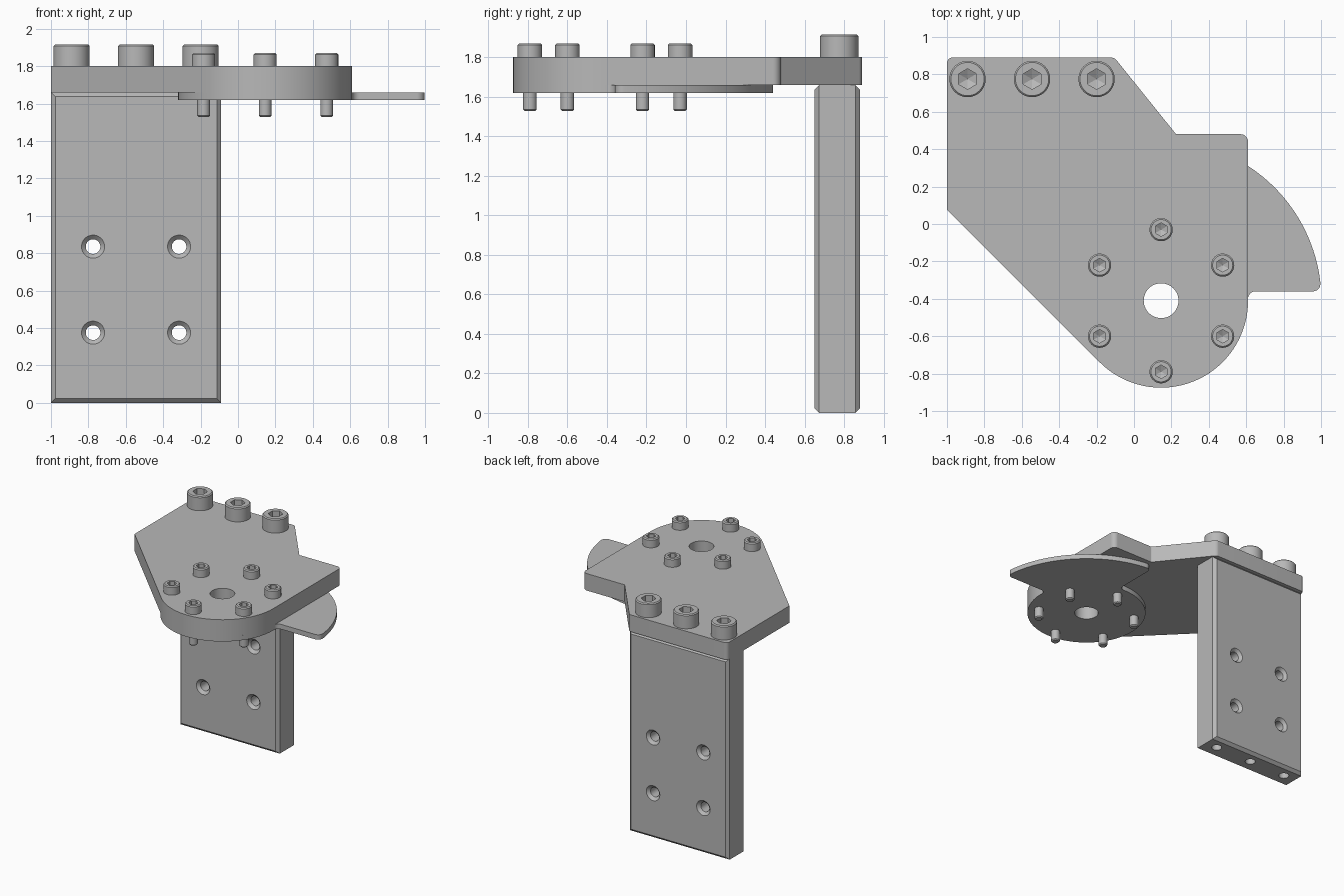
import bpy, bmesh
from math import radians, cos, sin, pi
from mathutils import Matrix, Vector

if "Cube" in bpy.data.objects:
    bpy.data.objects.remove(bpy.data.objects["Cube"], do_unlink=True)

grey = bpy.data.materials.new("machined_grey")
grey.use_nodes = True
COLOUR = (0.48, 0.48, 0.48, 1)
grey.diffuse_color = COLOUR
grey.node_tree.nodes["Principled BSDF"].inputs["Base Color"].default_value = COLOUR

HUB = Vector((0.145, -0.41))
HUB_R, FLANGE_R = 0.465, 0.857
PLATE_BOTTOM, PLATE_TOP, DISC_BOTTOM = 1.66, 1.80, 1.62


def to_object(name, bm):
    bmesh.ops.recalc_face_normals(bm, faces=bm.faces[:])
    mesh = bpy.data.meshes.new(name)
    bm.to_mesh(mesh)
    bm.free()
    mesh.materials.append(grey)
    obj = bpy.data.objects.new(name, mesh)
    bpy.context.collection.objects.link(obj)
    return obj


def lathe(name, profile, loc, sides=48, axis_y=False):
    """Spin an (r, z) profile about the vertical axis, or lay it along y."""
    bm = bmesh.new()
    verts = [bm.verts.new((0, r, z)) for r, z in profile]
    edges = [bm.edges.new(pair) for pair in zip(verts, verts[1:])]
    bmesh.ops.spin(bm, geom=verts + edges, cent=(0, 0, 0), axis=(0, 0, 1),
                   angle=2 * pi, steps=sides)
    bmesh.ops.remove_doubles(bm, verts=bm.verts[:], dist=1e-4)
    if axis_y:
        bm.transform(Matrix.Rotation(pi / 2, 4, 'X'))
    bm.transform(Matrix.Translation(loc))
    return to_object(name, bm)


def cylinder(name, r, low, high, xy):
    return lathe(name, [(0, low), (r, low), (r, high), (0, high)], (*xy, 0))


def arc(radius, start, end, steps):
    """Points about the hub, from start to end in degrees."""
    angles = [radians(start + (end - start) * i / steps) for i in range(steps + 1)]
    return [(HUB.x + radius * cos(a), HUB.y + radius * sin(a), 0) for a in angles]


def slab(name, corners, low, high):
    """Extrude an outline of (x, y, fillet radius) corners."""
    points = []
    for i, (x, y, r) in enumerate(corners):
        p = Vector((x, y))
        if not r:
            points.append(p)
            continue
        a = (Vector(corners[i - 1][:2]) - p).normalized()
        b = (Vector(corners[(i + 1) % len(corners)][:2]) - p).normalized()
        half = a.angle(b) / 2
        centre = p + (a + b).normalized() * r / sin(half)
        reach = r * cos(half) / sin(half)
        u, v = p + a * reach - centre, p + b * reach - centre
        points += [centre + u.lerp(v, t / 8).normalized() * r for t in range(9)]
    bm = bmesh.new()
    face = bm.faces.new([bm.verts.new((*p, low)) for p in points])
    up = bmesh.ops.extrude_face_region(bm, geom=[face])["geom"]
    bmesh.ops.translate(bm, vec=(0, 0, high - low),
                        verts=[g for g in up if isinstance(g, bmesh.types.BMVert)])
    return to_object(name, bm)


def cut(obj, cutters):
    """Subtract the cutters, bake the result and discard them."""
    for c in cutters:
        c.hide_render = True
        mod = obj.modifiers.new("cut", 'BOOLEAN')
        mod.operation, mod.solver, mod.object = 'DIFFERENCE', 'EXACT', c
    graph = bpy.context.evaluated_depsgraph_get()
    mesh = bpy.data.meshes.new_from_object(obj.evaluated_get(graph))
    obj.modifiers.clear()
    obj.data = mesh
    for c in cutters:
        bpy.data.objects.remove(c, do_unlink=True)


def smooth(obj):
    bpy.ops.object.select_all(action='DESELECT')
    obj.select_set(True)
    bpy.context.view_layer.objects.active = obj
    bpy.ops.object.shade_smooth_by_angle(angle=radians(25))


def bolt(name, xy, head_r, top, shaft_r, tip, socket_r):
    """Socket head cap screw seated on the plate."""
    c = 0.008
    body = lathe(name, [(0, tip), (shaft_r - c, tip), (shaft_r, tip + c),
                        (shaft_r, PLATE_TOP), (head_r, PLATE_TOP),
                        (head_r, top - c), (head_r - c, top), (0, top)], (*xy, 0))
    floor = top - socket_r
    socket = lathe("socket_cutter", [(0, floor - socket_r / 2), (socket_r, floor),
                                     (socket_r, top + 0.05), (0, top + 0.05)],
                   (*xy, 0), sides=6)
    cut(body, [socket])
    smooth(body)


# Top plate with rounded nose
plate = slab("top_plate",
             [(-1, 0.89, 0.03), (-1, 0.077, 0)] + arc(HUB_R, 225, 360, 40)
             + [(0.61, 0.48, 0.04), (0.225, 0.48, 0.01), (-0.105, 0.89, 0.04)],
             PLATE_BOTTOM, PLATE_TOP)
cut(plate, [cylinder("bore_cutter", 0.093, 1.5, 2, HUB)])
smooth(plate)

# Lower disc with quarter-circle flange
flange = slab("flange_disc",
              [(0.607, -0.36, 0.04), (1.0, -0.36, 0.04)] + arc(FLANGE_R, 7, 83, 40)
              + [(0.195, 0.445, 0.04), (0.195, 0.052, 0.04)]
              + arc(HUB_R, 89.5, 360.5, 80),
              DISC_BOTTOM, PLATE_BOTTOM)
cut(flange, [cylinder("bore_cutter", 0.093, 1.5, 2, HUB)])
smooth(flange)

# Upright column, chamfered around its front and back faces
FRONT, BACK = 0.651, 0.88
LEFT, RIGHT = -1.0, -0.09
bm = bmesh.new()
bmesh.ops.create_cube(bm, size=1)
bm.transform(Matrix.Translation(((LEFT + RIGHT) / 2, (FRONT + BACK) / 2, PLATE_BOTTOM / 2))
             @ Matrix.Diagonal((RIGHT - LEFT, BACK - FRONT, PLATE_BOTTOM, 1)))
rims = [e for e in bm.edges if abs(e.verts[0].co.y - e.verts[1].co.y) < 1e-4]
bmesh.ops.bevel(bm, geom=rims, offset=0.023, segments=1, affect='EDGES')
column = to_object("column", bm)

# Countersunk cross holes and holes up from the base
BOLT_X = (-0.89, -0.545, -0.2)
half = (BACK - FRONT) / 2
r, wide = 0.039, 0.062
cutters = [lathe("hole_cutter",
                 [(0, -half - 0.01), (wide + 0.01, -half - 0.01), (r, -half + 0.022),
                  (r, half - 0.022), (wide + 0.01, half + 0.01), (0, half + 0.01)],
                 (x, (FRONT + BACK) / 2, z), axis_y=True)
           for x in (-0.775, -0.315) for z in (0.375, 0.835)]
cutters += [cylinder("base_cutter", 0.04, -0.1, 0.3, (x, 0.775)) for x in BOLT_X]
cut(column, cutters)
smooth(column)

# Large bolts into the column
for i, x in enumerate(BOLT_X):
    bolt(f"column_bolt_{i + 1}", (x, 0.775), 0.097, 1.915, 0.05, 1.5, 0.055)

# Ring of small bolts around the bore
for i in range(6):
    a = radians(30 + 60 * i)
    bolt(f"hub_bolt_{i + 1}", HUB + 0.38 * Vector((cos(a), sin(a))),
         0.062, 1.87, 0.034, 1.527, 0.036)
